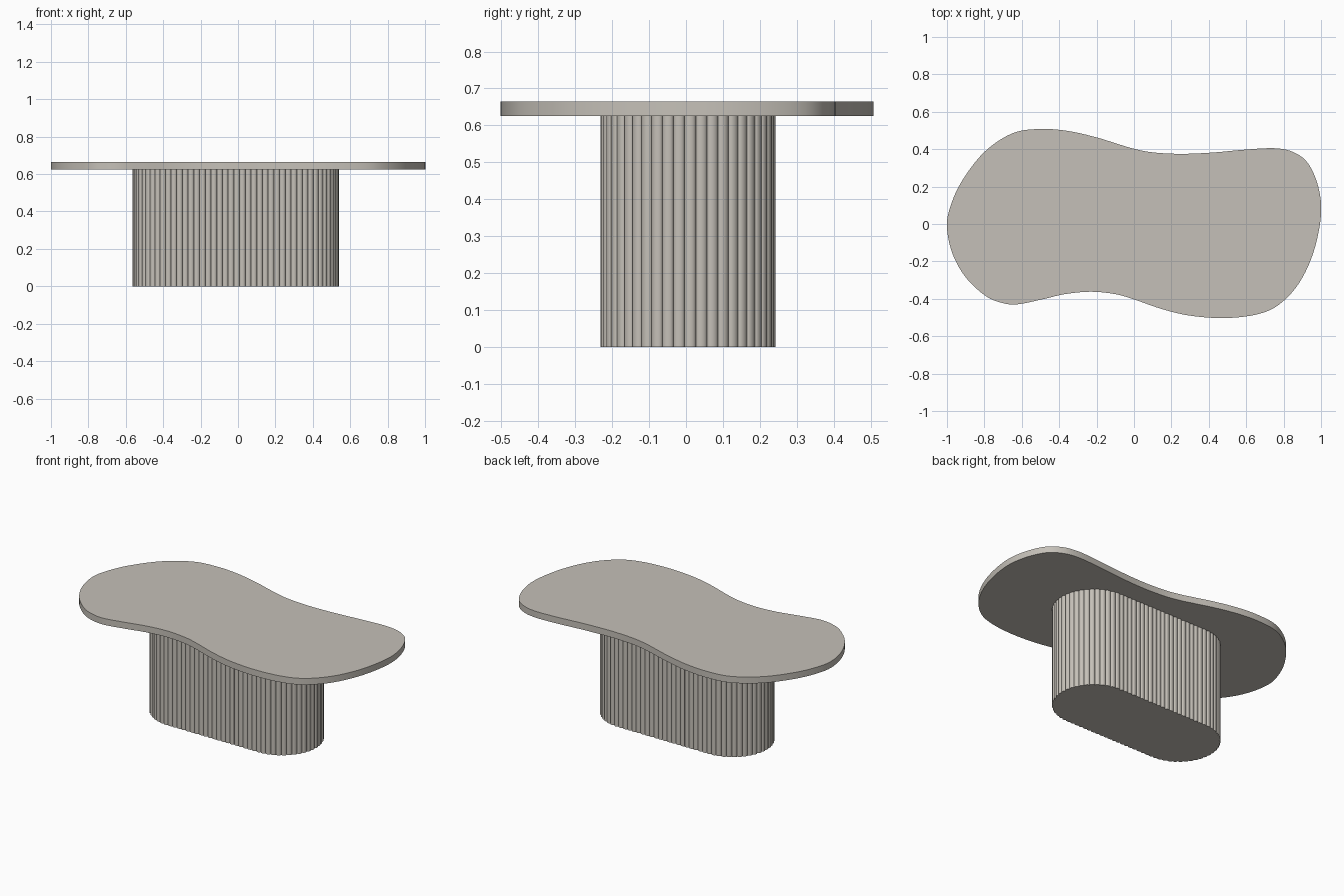
import bpy, bmesh, math
from mathutils import Vector

if "Cube" in bpy.data.objects:
    bpy.data.objects.remove(bpy.data.objects["Cube"])

BASE_H, TOP_H = 0.625, 0.665

stone = bpy.data.materials.new("warm grey stone")
stone.diffuse_color = (0.56, 0.53, 0.48, 1)
stone.use_nodes = True
stone.node_tree.nodes["Principled BSDF"].inputs["Base Color"].default_value = stone.diffuse_color


def prism(name, outline, z0, z1):
    """Extrude a closed outline into a capped solid with smooth sides."""
    bm = bmesh.new()
    low = [bm.verts.new((x, y, z0)) for x, y in outline]
    high = [bm.verts.new((x, y, z1)) for x, y in outline]
    bm.faces.new(low[::-1])
    bm.faces.new(high)
    n = len(outline)
    for i in range(n):
        j = (i + 1) % n
        bm.faces.new((low[i], low[j], high[j], high[i]))
    bmesh.ops.recalc_face_normals(bm, faces=bm.faces)
    me = bpy.data.meshes.new(name)
    bm.to_mesh(me)
    bm.free()
    me.materials.append(stone)
    ob = bpy.data.objects.new(name, me)
    bpy.context.collection.objects.link(ob)
    bpy.ops.object.select_all(action='DESELECT')
    ob.select_set(True)
    bpy.context.view_layer.objects.active = ob
    bpy.ops.object.shade_smooth_by_angle(angle=math.radians(35))
    return ob


def closed_spline(points, steps):
    """Closed Catmull-Rom curve through the points."""
    pts = [Vector(p) for p in points]
    n, out = len(pts), []
    for i in range(n):
        a, b, c, d = (pts[(i + k) % n] for k in (-1, 0, 1, 2))
        for s in range(steps):
            t = s / steps
            out.append(0.5 * (2 * b + (c - a) * t + (2 * a - 5 * b + 4 * c - d) * t * t
                              + (3 * b - a - 3 * c + d) * t ** 3))
    return [(p.x, p.y) for p in out]


# Wavy, kidney-like table top
top_points = [
    (1.0, 0.05), (0.985, 0.2), (0.93, 0.325), (0.85, 0.385), (0.75, 0.405), (0.6, 0.398),
    (0.42, 0.382), (0.25, 0.375), (0.1, 0.383), (0, 0.402), (-0.1, 0.432), (-0.2, 0.463),
    (-0.35, 0.497), (-0.5, 0.508), (-0.65, 0.485), (-0.8, 0.385), (-0.92, 0.23),
    (-0.983, 0.09), (-1.0, -0.02), (-0.97, -0.16), (-0.9, -0.285), (-0.8, -0.38),
    (-0.72, -0.418), (-0.63, -0.43), (-0.5, -0.405), (-0.37, -0.375), (-0.23, -0.362),
    (-0.1, -0.375), (0, -0.403), (0.15, -0.455), (0.3, -0.49), (0.48, -0.503),
    (0.65, -0.485), (0.77, -0.435), (0.88, -0.32), (0.96, -0.15)]
prism("table_top", closed_spline(top_points, 5), BASE_H, TOP_H)

# Reeded pill-shaped pedestal
CX, CY = -0.0125, 0.0055
HALF_X, RADIUS = 0.5525, 0.2375
REEDS, STEPS, BULGE = 88, 8, 0.010
r = RADIUS - BULGE
straight = 2 * (HALF_X - RADIUS)
arc = math.pi * r
length = 2 * (straight + arc)


def pill(s):
    """Point and outward normal at distance s along the pill outline."""
    half = s >= length / 2
    s = s % (length / 2)
    if s < straight:
        p, n = Vector((-straight / 2 + s, -r)), Vector((0, -1))
    else:
        a = -math.pi / 2 + (s - straight) / r
        n = Vector((math.cos(a), math.sin(a)))
        p = Vector((straight / 2, 0)) + n * r
    return (-p, -n) if half else (p, n)


outline = []
for i in range(REEDS):
    for k in range(STEPS):
        # rounded ridge: even angular steps across a half ellipse
        a = math.pi * k / STEPS
        p, n = pill((i + 0.5 - 0.5 * math.cos(a)) * length / REEDS)
        q = p + n * BULGE * math.sin(a)
        outline.append((q.x + CX, q.y + CY))
prism("reeded_base", outline, 0, BASE_H)
